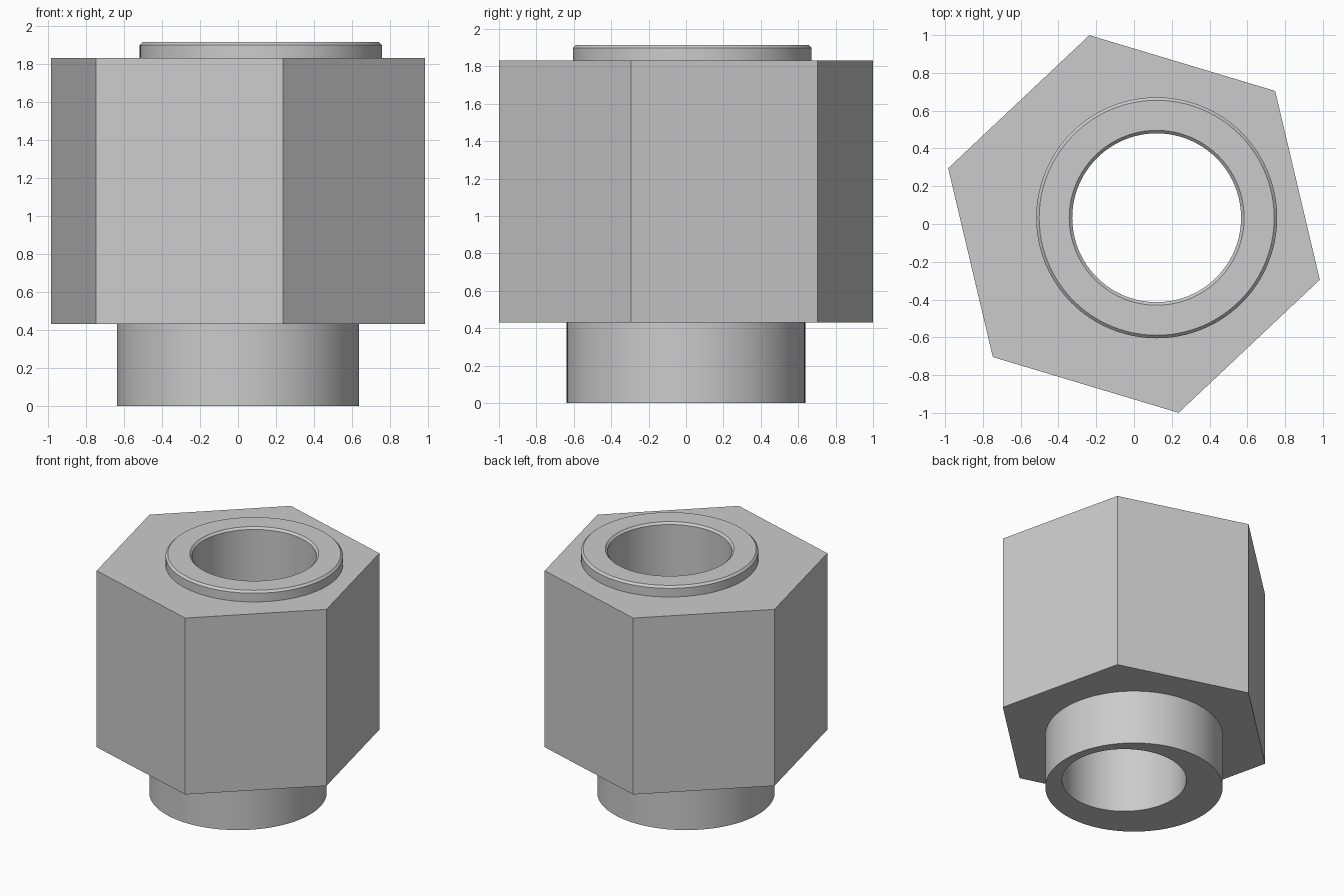
import bpy, bmesh, math
from mathutils import Matrix

cube = bpy.data.objects.get("Cube")
if cube:
    bpy.data.objects.remove(cube, do_unlink=True)

SIDES = 96
BORE_X, BORE_Y = 0.12, 0.033
CHAMFER = 0.016
TOP = 1.915

steel = bpy.data.materials.new("light grey metal")
steel.use_nodes = True
grey = (0.6, 0.6, 0.6, 1)
steel.diffuse_color = grey
steel.node_tree.nodes["Principled BSDF"].inputs["Base Color"].default_value = grey


def turned(name, profile, sides=SIDES, x=0, y=0, turn=0):
    """Solid of revolution from (radius, height) rings, capped at both ends."""
    bm = bmesh.new()
    rings = []
    for r, z in profile:
        angles = [turn + math.tau * i / sides for i in range(sides)]
        rings.append([bm.verts.new((x + r * math.cos(a), y + r * math.sin(a), z)) for a in angles])
    for low, high in zip(rings, rings[1:]):
        for i in range(sides):
            j = (i + 1) % sides
            bm.faces.new((low[i], low[j], high[j], high[i]))
    bm.faces.new(rings[0][::-1])
    bm.faces.new(rings[-1])
    mesh = bpy.data.meshes.new(name)
    bm.to_mesh(mesh)
    bm.free()
    mesh.materials.append(steel)
    obj = bpy.data.objects.new(name, mesh)
    bpy.context.collection.objects.link(obj)
    return obj


def combine(target, other, operation):
    """Apply a boolean and discard the second solid."""
    bpy.context.view_layer.objects.active = target
    mod = target.modifiers.new(operation.lower(), "BOOLEAN")
    mod.operation = operation
    mod.solver = "EXACT"
    mod.object = other
    bpy.ops.object.modifier_apply(modifier=mod.name)
    bpy.data.objects.remove(other, do_unlink=True)


# Hexagonal body, round lower neck and off-centre chamfered collar
body = turned("hexagonal_nut", [(1.027, 0.43), (1.027, 1.83)], 6, turn=math.radians(-16.7))
neck = turned("lower_neck", [(0.638, 0), (0.638, 1)])
collar = turned("upper_collar", [(0.638, 1), (0.638, TOP - CHAMFER), (0.638 - CHAMFER, TOP)],
                x=BORE_X, y=BORE_Y)
combine(body, neck, "UNION")
combine(body, collar, "UNION")

# Through bore in line with the collar, chamfered at the top
BORE = 0.447
bore = turned("bore_cutter", [(BORE, -0.1), (BORE, TOP - CHAMFER), (BORE + CHAMFER, TOP),
                              (BORE + CHAMFER, TOP + 0.1)], x=BORE_X, y=BORE_Y)
combine(body, bore, "DIFFERENCE")

# Smooth round walls, crisp edges
bpy.ops.object.select_all(action="DESELECT")
body.select_set(True)
bpy.context.view_layer.objects.active = body
bpy.ops.object.shade_smooth_by_angle(angle=math.radians(30))
